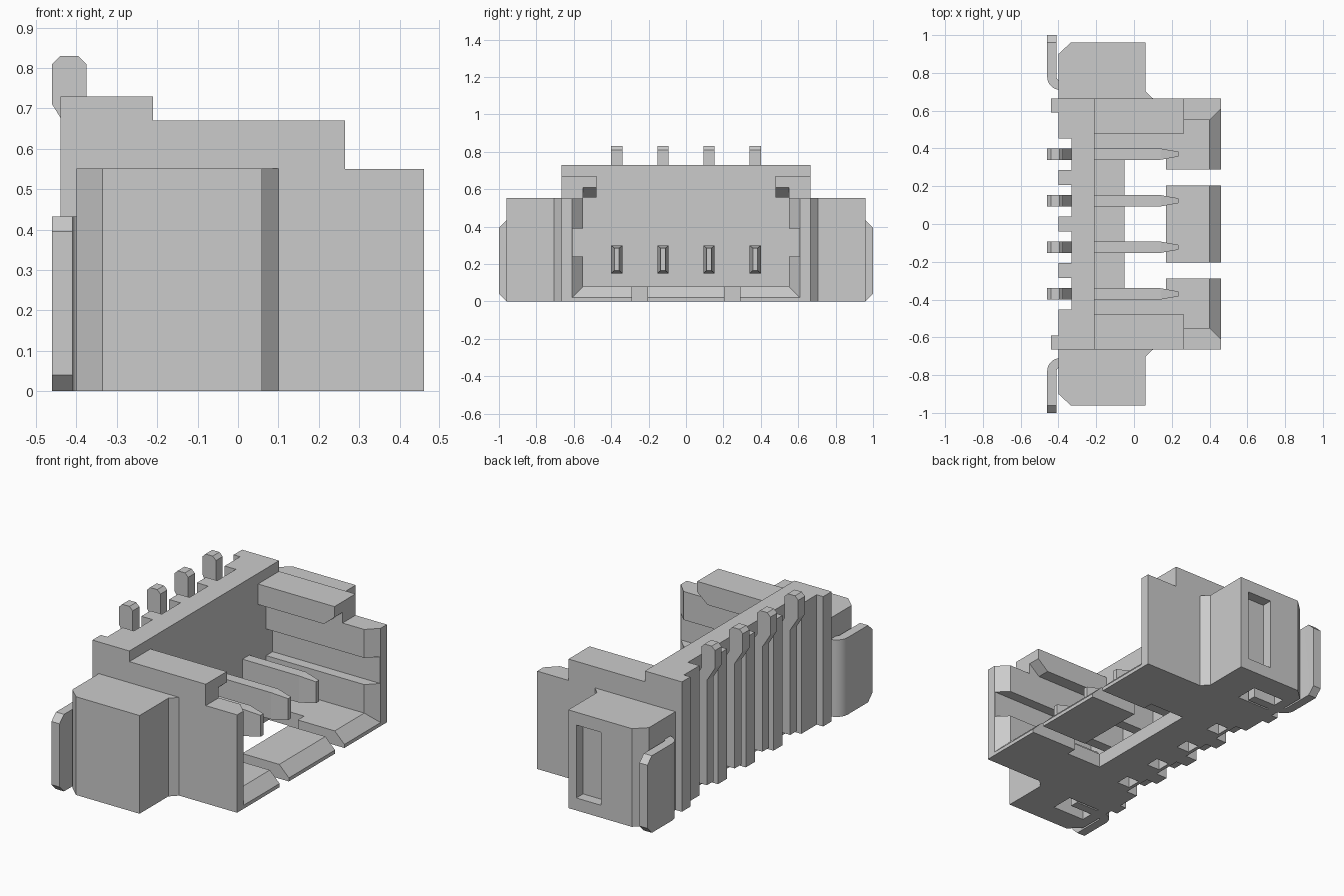
import bpy, bmesh
from math import sin, cos, radians

cube = bpy.data.objects.get("Cube")
if cube:
    bpy.data.objects.remove(cube, do_unlink=True)

GREY = (0.6, 0.6, 0.6, 1.0)
grey = bpy.data.materials.new("plain grey")
grey.use_nodes = True
grey.diffuse_color = GREY
grey.node_tree.nodes["Principled BSDF"].inputs["Base Color"].default_value = GREY


def finish(name, bm):
    bmesh.ops.recalc_face_normals(bm, faces=bm.faces)
    mesh = bpy.data.meshes.new(name)
    bm.to_mesh(mesh)
    bm.free()
    mesh.materials.append(grey)
    ob = bpy.data.objects.new(name, mesh)
    bpy.context.collection.objects.link(ob)
    return ob


def prism(name, outline, axis, lo, hi):
    """Extrude a 2D outline along the named axis."""
    place = {"x": lambda a, b, c: (c, a, b),
             "y": lambda a, b, c: (a, c, b),
             "z": lambda a, b, c: (a, b, c)}[axis]
    bm = bmesh.new()
    ends = [[bm.verts.new(place(a, b, c)) for a, b in outline] for c in (lo, hi)]
    n = len(outline)
    bm.faces.new(ends[0])
    bm.faces.new(ends[1][::-1])
    for i in range(n):
        j = (i + 1) % n
        bm.faces.new((ends[0][i], ends[0][j], ends[1][j], ends[1][i]))
    return finish(name, bm)


def box(name, x, y, z):
    return prism(name, [(x[0], y[0]), (x[1], y[0]), (x[1], y[1]), (x[0], y[1])], "z", *z)


def taper(name, sections):
    """Join rectangular sections (x, y range, z range) along x."""
    bm = bmesh.new()
    rings = [[bm.verts.new((x, y, z)) for y, z in
              ((y0, z0), (y1, z0), (y1, z1), (y0, z1))]
             for x, (y0, y1), (z0, z1) in sections]
    for a, b in zip(rings, rings[1:]):
        for i in range(4):
            j = (i + 1) % 4
            bm.faces.new((a[i], a[j], b[j], b[i]))
    bm.faces.new(rings[0])
    bm.faces.new(rings[-1])
    return finish(name, bm)


def combine(ob, other, operation):
    """Apply a boolean and discard the second object."""
    mod = ob.modifiers.new("shape", "BOOLEAN")
    mod.operation, mod.object, mod.solver = operation, other, "EXACT"
    graph = bpy.context.evaluated_depsgraph_get()
    mesh = bpy.data.meshes.new_from_object(ob.evaluated_get(graph))
    ob.modifiers.clear()
    ob.data = mesh
    bpy.data.objects.remove(other, do_unlink=True)


PINS = [-0.37, -0.123, 0.123, 0.37]

# Rear wall, with a groove behind every pin
half = [(-0.44, 0.665), (-0.44, 0.59), (-0.40, 0.59)]
back = list(half)
for y in reversed(PINS):
    back += [(-0.40, y + 0.083), (-0.33, y + 0.083), (-0.33, y - 0.083), (-0.40, y - 0.083)]
back += [(x, -y) for x, y in reversed(half)]
housing = prism("housing", back + [(-0.21, -0.665), (-0.21, 0.665)], "z", 0, 0.73)

# Floor
combine(housing, box("floor", (-0.25, 0.46), (-0.665, 0.665), (0, 0.08)), "UNION")

for s in (-1, 1):
    # Side walls with the raised rear step
    wall = [(-0.25, 0), (0.46, 0), (0.46, 0.55), (0.265, 0.55), (0.265, 0.67), (-0.25, 0.67)]
    combine(housing, prism("wall", wall, "y", s * 0.55, s * 0.665), "UNION")
    # Inward lips with an undercut tip
    lip = [(-0.25, 0.555), (0.2, 0.555), (0.265, 0.61), (0.265, 0.67), (-0.25, 0.67)]
    combine(housing, prism("lip", lip, "y", s * 0.478, s * 0.58), "UNION")
    # Outer wings
    wing = [(0.06, 0.96), (-0.335, 0.96), (-0.40, 0.90), (-0.40, 0.64),
            (0.10, 0.64), (0.10, 0.665), (0.06, 0.705)]
    combine(housing, prism("wing", [(x, s * y) for x, y in wing], "z", 0, 0.552), "UNION")
    # Guide grooves inside the walls
    combine(housing, box("groove", (-0.21, 0.5), sorted((s * 0.5, s * 0.608)), (0.24, 0.39)),
            "DIFFERENCE")
    # Open slots through the floor to the mouth
    combine(housing, box("slot", (0.1, 0.5), sorted((s * 0.205, s * 0.288)), (-0.1, 0.2)),
            "DIFFERENCE")
    # Pockets under the wings around the solder tabs
    combine(housing, box("pocket", (-0.34, -0.14), sorted((s * 0.70, s * 0.83)), (-0.1, 0.1)),
            "DIFFERENCE")

# Window in the floor, flared mouth, and recess in one wing end
combine(housing, box("window", (-0.05, 0.17), (-0.345, 0.345), (-0.1, 0.2)), "DIFFERENCE")
combine(housing, taper("mouth", [(0.40, (-0.55, 0.55), (0.08, 0.9)),
                                 (0.47, (-0.62, 0.62), (0.01, 0.9))]), "DIFFERENCE")
combine(housing, box("recess", (-0.145, 0.01), (0.90, 1.1), (0.07, 0.48)), "DIFFERENCE")

# Small pockets under the pins
for y in PINS:
    combine(housing, box("pin_pocket", (-0.31, -0.23), (y - 0.04, y + 0.04), (-0.1, 0.08)),
            "DIFFERENCE")

# Contact pins: cranked leg behind the wall and tapered prong inside
leg = [(-0.41, 0.04), (-0.32, 0.04), (-0.32, 0.60), (-0.375, 0.69), (-0.375, 0.81),
       (-0.395, 0.83), (-0.44, 0.83), (-0.46, 0.81), (-0.46, 0.71), (-0.41, 0.63)]
for i, y in enumerate(PINS, 1):
    prism(f"pin_leg_{i}", leg, "y", y - 0.03, y + 0.03)
    taper(f"pin_prong_{i}", [(x, (y - w, y + w), (0.15 + d, 0.30 - d)) for x, w, d in
                             ((-0.25, 0.03, 0), (0.14, 0.03, 0), (0.235, 0.013, 0.015))])

# Bent solder tabs with clipped outer corners
for s, side in ((-1, "front"), (1, "back")):
    def arc(r, angles):
        return [(-0.39 + r * cos(radians(a)), 0.78 + r * sin(radians(a))) for a in angles]
    plan = ([(-0.41, 1.0), (-0.46, 1.0)] + arc(0.07, range(180, 271, 15))
            + [(-0.2, 0.71), (-0.2, 0.76)] + arc(0.02, range(270, 179, -15)))
    tab = prism(f"solder_tab_{side}", [(x, s * y) for x, y in plan], "z", -0.05, 0.5)
    clip = [(0.6, 0), (0.96, 0), (1.0, 0.04), (1.0, 0.395), (0.96, 0.433), (0.6, 0.433)]
    combine(tab, prism("clip", [(s * y, z) for y, z in clip], "x", -0.6, 0), "INTERSECT")
    bpy.ops.object.select_all(action="DESELECT")
    tab.select_set(True)
    bpy.context.view_layer.objects.active = tab
    bpy.ops.object.shade_smooth_by_angle(angle=radians(30))
